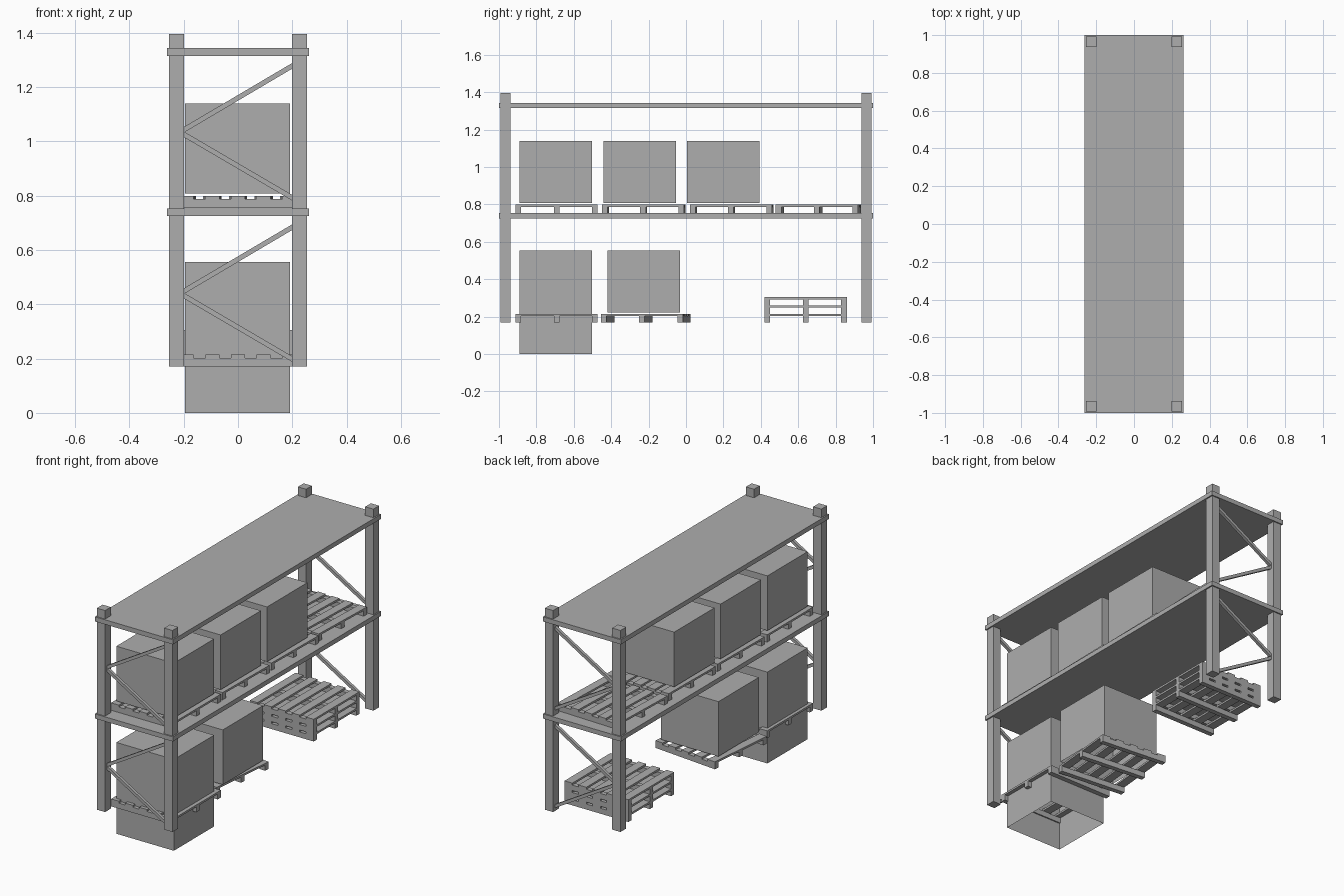
import bpy, bmesh, math
from mathutils import Matrix, Vector

if "Cube" in bpy.data.objects:
    bpy.data.objects.remove(bpy.data.objects["Cube"])

grey = bpy.data.materials.new("warehouse grey")
grey.diffuse_color = (0.42, 0.42, 0.42, 1)
grey.use_nodes = True
grey.node_tree.nodes["Principled BSDF"].inputs["Base Color"].default_value = grey.diffuse_color


def cuboid(bm, center, size, rot=None):
    m = Matrix.Translation(center) @ (rot or Matrix()) @ Matrix.Diagonal((*size, 1))
    return bmesh.ops.create_cube(bm, size=1, matrix=m)["verts"]


def finish(bm, name, location=(0, 0, 0), angle=0):
    me = bpy.data.meshes.new(name)
    bm.to_mesh(me)
    bm.free()
    me.materials.append(grey)
    ob = bpy.data.objects.new(name, me)
    ob.location = location
    ob.rotation_euler.z = math.radians(angle)
    bpy.context.collection.objects.link(ob)
    return ob


# Rack posts
bm = bmesh.new()
for sx in (-1, 1):
    for sy in (-1, 1):
        cuboid(bm, (sx * 0.2265, sy * 0.965, 0.7825), (0.055, 0.055, 1.225))
finish(bm, "rack_posts")

# Shelf slabs
for name, z in (("middle_shelf", 0.739), ("top_shelf", 1.329)):
    bm = bmesh.new()
    cuboid(bm, (0, 0, z), (0.524, 2.0, 0.028))
    finish(bm, name)

# Zigzag braces at both ends
bm = bmesh.new()
for y in (-0.965, 0.965):
    for base in (0.195, 0.789):
        for z0, z1 in ((0.24, 0.0), (0.25, 0.492)):
            a = Vector((-0.205, y, base + z0))
            b = Vector((0.205, y, base + z1))
            d = b - a
            tilt = Matrix.Rotation(-math.atan2(d.z, d.x), 4, 'Y')
            cuboid(bm, (a + b) / 2, (d.length, 0.018, 0.018), tilt)
finish(bm, "end_braces")


# Pallet: three bearers across, five deck slats lengthwise
def pallet(name, x, y, z, angle=0):
    bm = bmesh.new()
    for k in (-1, 0, 1):
        cuboid(bm, (0, k * 0.205, 0.0165), (0.43, 0.03, 0.033))
    for k in range(-2, 3):
        cuboid(bm, (k * 0.0945, 0, 0.039), (0.052, 0.44, 0.012))
    finish(bm, name, (x, y, z), angle)


# Carton with an open underside
def carton(name, y, z):
    bm = bmesh.new()
    cuboid(bm, (0, 0, 0.1665), (0.387, 0.387, 0.333))
    bottom = [f for f in bm.faces if f.normal.z < -0.5]
    bmesh.ops.delete(bm, geom=bottom, context='FACES_ONLY')
    finish(bm, name, (-0.002, y, z))


# Upper row of pallets and cartons
for i, (y, angle) in enumerate(((-0.692, 0), (-0.226, -1), (0.244, -1), (0.707, -2))):
    pallet(f"upper_pallet_{i + 1}", 0, y, 0.754, angle)
for i, y in enumerate((-0.696, -0.247, 0.199)):
    carton(f"upper_carton_{i + 1}", y, 0.807)

# Lower row
pallet("lower_pallet_1", 0, -0.692, 0.17)
pallet("lower_pallet_2", -0.018, -0.215, 0.17, -5.5)
carton("lower_carton_1", -0.696, 0.222)
carton("lower_carton_2", -0.226, 0.222)
carton("bottom_carton", -0.696, 0.0)

# Stack of empty pallets
for i in range(3):
    pallet(f"stacked_pallet_{i + 1}", 0, 0.64, 0.17 + i * 0.045)
